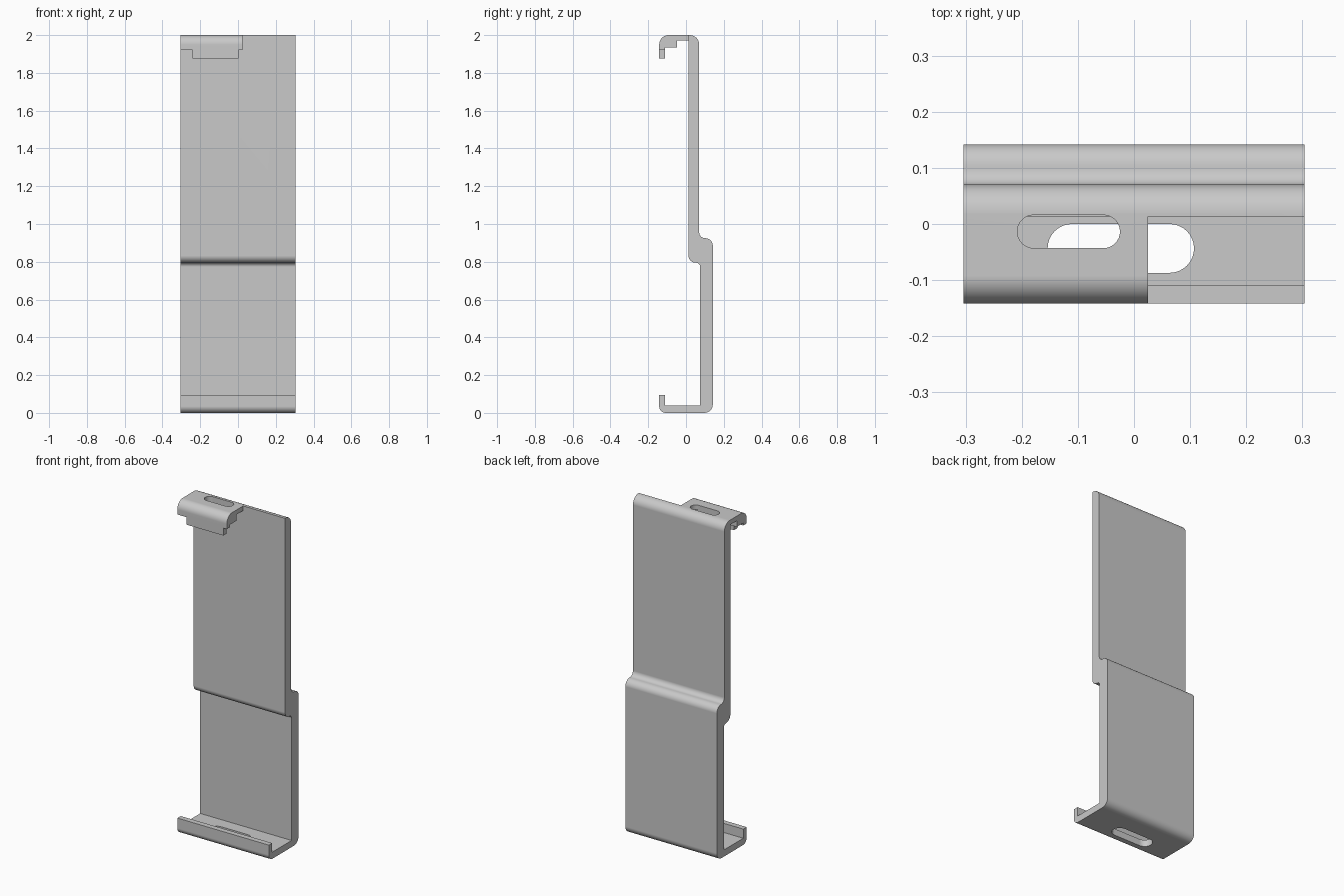
import bpy, bmesh, math
from mathutils import Vector

if "Cube" in bpy.data.objects:
    bpy.data.objects.remove(bpy.data.objects["Cube"])

HALF = 0.304       # half width of the bracket
HOOK_END = 0.025   # inner end of the top hook

grey = bpy.data.materials.new("plain_grey")
grey.use_nodes = True
colour = (0.585, 0.585, 0.585, 1)
grey.diffuse_color = colour
grey.node_tree.nodes["Principled BSDF"].inputs["Base Color"].default_value = colour


def rounded(corners, steps=8):
    """Turn (a, b, radius) corners into an outline with tangent arcs."""
    outline = []
    for i, (a, b, r) in enumerate(corners):
        p = Vector((a, b))
        if r == 0:
            outline.append(p)
            continue
        u = (Vector(corners[i - 1][:2]) - p).normalized()
        v = (Vector(corners[(i + 1) % len(corners)][:2]) - p).normalized()
        half = u.angle(v) / 2
        centre = p + (u + v).normalized() * r / math.sin(half)
        start = (p + u * r / math.tan(half) - centre).normalized()
        end = (p + v * r / math.tan(half) - centre).normalized()
        outline += [centre + r * start.slerp(end, k / steps) for k in range(steps + 1)]
    return outline


def prism(name, outline, low, high, to_point):
    """Extrude an outline between two levels."""
    bm = bmesh.new()
    rings = [[bm.verts.new(to_point(p, h)) for p in outline] for h in (low, high)]
    bm.faces.new(rings[0])
    bm.faces.new(rings[1])
    n = len(outline)
    for i in range(n):
        j = (i + 1) % n
        bm.faces.new((rings[0][i], rings[0][j], rings[1][j], rings[1][i]))
    bmesh.ops.recalc_face_normals(bm, faces=bm.faces[:])
    mesh = bpy.data.meshes.new(name)
    bm.to_mesh(mesh)
    bm.free()
    mesh.materials.append(grey)
    obj = bpy.data.objects.new(name, mesh)
    bpy.context.collection.objects.link(obj)
    return obj


def across(name, corners, x0, x1):
    return prism(name, rounded(corners), x0, x1, lambda p, x: (x, p.x, p.y))


def slot(name, x0, x1, y0, y1, z0, z1):
    r = (y1 - y0) / 2
    outline = []
    for cx, start in ((x1 - r, -math.pi / 2), (x0 + r, math.pi / 2)):
        for k in range(17):
            t = start + math.pi * k / 16
            outline.append(Vector((cx + r * math.cos(t), y0 + r + r * math.sin(t))))
    return prism(name, outline, z0, z1, lambda p, z: (p.x, p.y, z))


def combine(target, other, operation):
    mod = target.modifiers.new(operation.lower(), "BOOLEAN")
    mod.operation, mod.solver, mod.object = operation, "EXACT", other
    bpy.context.view_layer.objects.active = target
    bpy.ops.object.modifier_apply(modifier=mod.name)
    bpy.data.objects.remove(other)


# Offset back plate, floor and front lip
bracket = across("bracket", [
    (-0.142, 0, 0.035), (0.142, 0, 0.045), (0.142, 0.925, 0.04),
    (0.07, 0.925, 0.03), (0.07, 2, 0.05), (0.013, 2, 0),
    (0.013, 0.795, 0.038), (0.075, 0.795, 0.022), (0.075, 0.04, 0),
    (-0.11, 0.04, 0), (-0.11, 0.095, 0), (-0.142, 0.095, 0)], -HALF, HALF)

# Short stepped hook at the top, butting against the plate
hook = across("hook", [
    (0.018, 2, 0), (-0.142, 2, 0.05), (-0.142, 1.92, 0), (-0.11, 1.92, 0),
    (-0.11, 1.935, 0), (-0.048, 1.935, 0), (-0.048, 1.972, 0), (0.018, 1.972, 0)],
    -HALF, HOOK_END)
combine(bracket, hook, "UNION")

# Narrower tab below the hook lip
tab = across("hook_tab", [
    (-0.142, 1.93, 0), (-0.142, 1.875, 0), (-0.11, 1.875, 0), (-0.11, 1.93, 0)],
    -0.242, 0.002)
combine(bracket, tab, "UNION")

# Screw slots through the hook and the floor
combine(bracket, slot("top_slot", -0.208, -0.025, -0.043, 0.016, 1.9, 2.1), "DIFFERENCE")
combine(bracket, slot("floor_slot", -0.154, 0.107, -0.087, 0, -0.1, 0.1), "DIFFERENCE")

# Smooth bends with crisp edges
bpy.ops.object.select_all(action="DESELECT")
bracket.select_set(True)
bpy.context.view_layer.objects.active = bracket
bpy.ops.object.shade_smooth_by_angle(angle=math.radians(30))
weighted = bracket.modifiers.new("weighted_normals", "WEIGHTED_NORMAL")
weighted.keep_sharp = True
